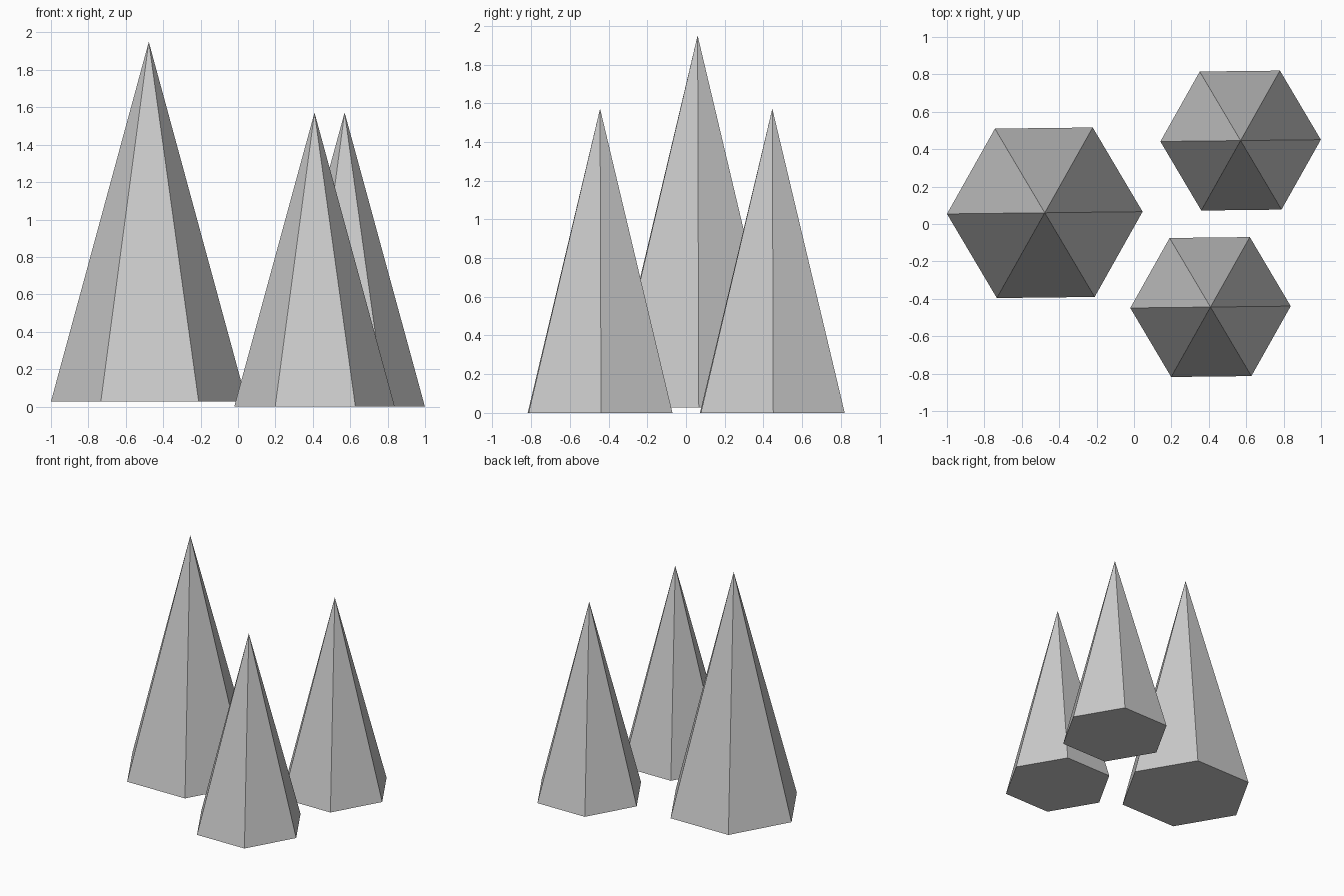
import bpy
from math import radians

if "Cube" in bpy.data.objects:
    bpy.data.objects.remove(bpy.data.objects["Cube"])


def spire(name, x, y, z0, z1, radius):
    # six-sided closed cone, corners almost aligned with the x axis
    bpy.ops.mesh.primitive_cone_add(
        vertices=6, radius1=radius, radius2=0, depth=z1 - z0,
        end_fill_type='NGON', location=(x, y, (z0 + z1) / 2),
        rotation=(0, 0, radians(30.65)))
    bpy.context.object.name = name


# one tall spire on the left, two matching smaller ones on the right
spire("large_spire", -0.477, 0.06, 0.027, 1.95, 0.523)
spire("small_spire_back", 0.57, 0.446, 0.0, 1.572, 0.429)
spire("small_spire_front", 0.409, -0.444, 0.0, 1.572, 0.429)
